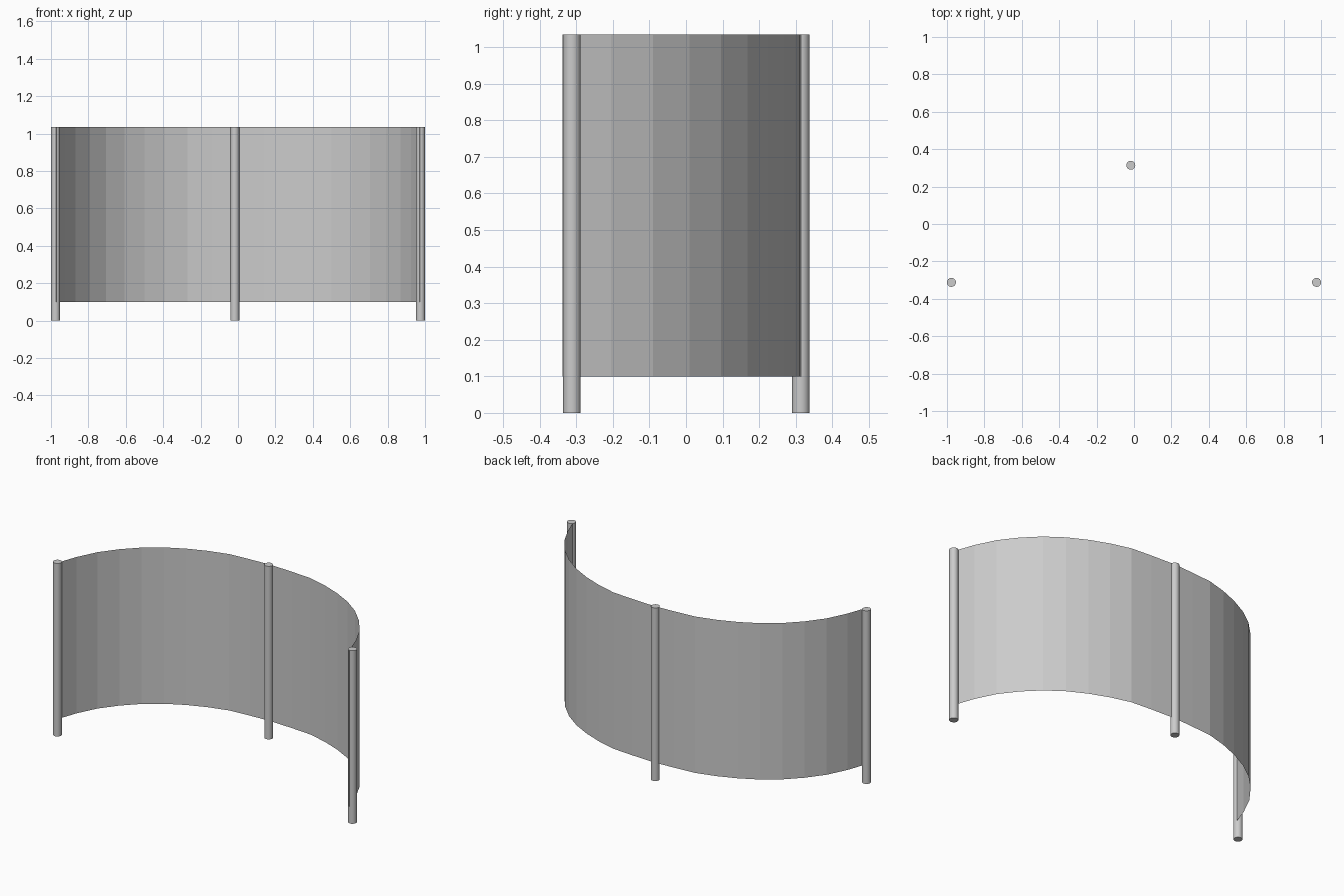
import bpy, bmesh

if "Cube" in bpy.data.objects:
    bpy.data.objects.remove(bpy.data.objects["Cube"])

TOP = 1.035
PANEL_BOTTOM = 0.10


def post(name, x, y):
    bpy.ops.mesh.primitive_cylinder_add(vertices=24, radius=0.024, depth=TOP,
                                        location=(x, y, TOP / 2))
    obj = bpy.context.object
    obj.name = name
    bpy.ops.object.shade_smooth_by_angle()


# Three upright posts
post("left_post", -0.976, -0.312)
post("middle_post", -0.017, 0.314)
post("right_post", 0.976, -0.312)

# Curved screen: half outline in plan, mirrored, then extruded upward
half = [(-0.972, -0.338), (-0.925, -0.205), (-0.868, -0.09), (-0.792, 0.01),
        (-0.706, 0.096), (-0.607, 0.168), (-0.50, 0.224), (-0.39, 0.267),
        (-0.27, 0.30), (-0.14, 0.31)]
outline = half + [(-0.017, 0.317)] + [(-x, y) for x, y in reversed(half)]

bm = bmesh.new()
low = [bm.verts.new((x, y, PANEL_BOTTOM)) for x, y in outline]
high = [bm.verts.new((x, y, TOP)) for x, y in outline]
for i in range(len(outline) - 1):
    bm.faces.new((low[i], low[i + 1], high[i + 1], high[i]))
mesh = bpy.data.meshes.new("curved_screen")
bm.to_mesh(mesh)
bm.free()
bpy.context.collection.objects.link(bpy.data.objects.new("curved_screen", mesh))
